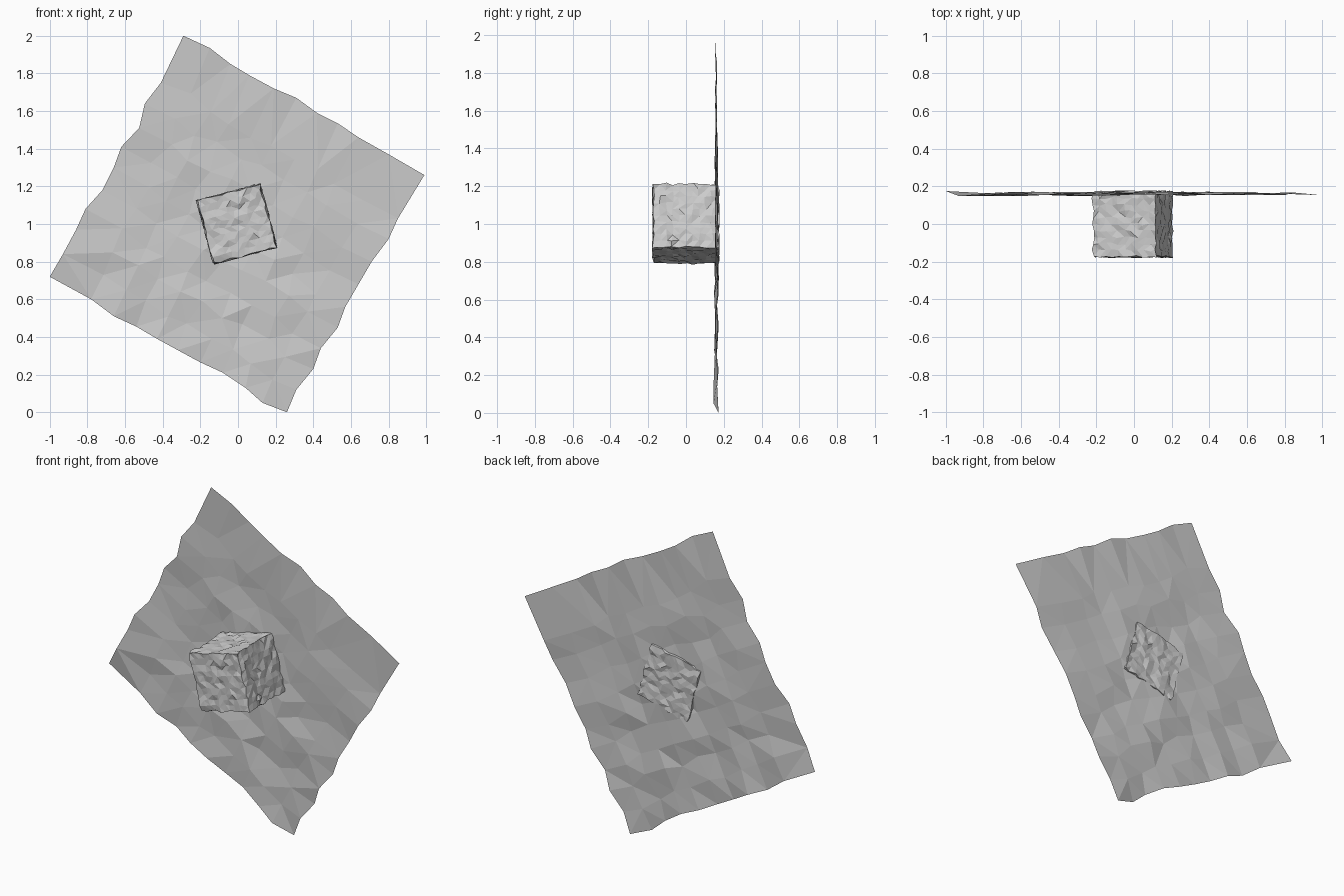
import bpy, bmesh, random
from math import radians
from mathutils import Vector, Matrix

if "Cube" in bpy.data.objects:
    bpy.data.objects.remove(bpy.data.objects["Cube"])

random.seed(4)


def finish(bm, name):
    mesh = bpy.data.meshes.new(name)
    bm.to_mesh(mesh)
    bm.free()
    obj = bpy.data.objects.new(name, mesh)
    bpy.context.collection.objects.link(obj)
    return obj


def jitter(a, b=None):
    b = a if b is None else b
    return Vector((random.uniform(-a, a), random.uniform(-b, b), random.uniform(-a, a)))


# Crumpled sheet: four ragged edges as (x, z), filled with a 10 x 10 patch
N = 10
top = [(-.29, 2), (-.15, 1.935), (-.04, 1.85), (.06, 1.79), (.19, 1.72), (.31, 1.67),
       (.42, 1.59), (.53, 1.535), (.64, 1.46), (.80, 1.37), (.99, 1.26)]
bottom = [(-1, .72), (-.78, .60), (-.66, .51), (-.54, .455), (-.43, .39), (-.32, .33),
          (-.2, .265), (-.08, .21), (.04, .13), (.13, .05), (.26, 0)]
left = [(-.29, 2), (-.41, 1.75), (-.495, 1.64), (-.525, 1.51), (-.62, 1.41), (-.66, 1.3),
        (-.72, 1.18), (-.81, 1.08), (-.86, .97), (-.93, .84), (-1, .72)]
right = [(.99, 1.26), (.85, 1.03), (.80, .92), (.71, .80), (.64, .68), (.57, .56),
         (.53, .45), (.44, .34), (.40, .23), (.31, .12), (.26, 0)]
T, B, L, R = ([Vector((x, .16, z)) for x, z in e] for e in (top, bottom, left, right))

bm = bmesh.new()
rows = []
for j in range(N + 1):
    row = []
    for i in range(N + 1):
        u, v = i / N, j / N
        p = T[i] * (1 - v) + B[i] * v + L[j] * (1 - u) + R[j] * u
        p -= (T[0] * (1 - u) + T[N] * u) * (1 - v) + (B[0] * (1 - u) + B[N] * u) * v
        inner = 0 < i < N and 0 < j < N
        p += jitter(.015 if inner else 0, .008 + .008 * v)
        row.append(bm.verts.new(p))
    rows.append(row)
for a, b in zip(rows, rows[1:]):
    for i in range(N):
        bm.faces.new((a[i], b[i], b[i + 1], a[i + 1]))
bmesh.ops.triangulate(bm, faces=bm.faces[:])
finish(bm, "crumpled_sheet")

# Rough block, tilted like the sheet and pushed through it
bm = bmesh.new()
bmesh.ops.create_cube(bm, size=.345)
bmesh.ops.subdivide_edges(bm, edges=bm.edges[:], cuts=9, use_grid_fill=True)
for v in bm.verts:
    v.co += jitter(.007)
bmesh.ops.triangulate(bm, faces=bm.faces[:])
bm.transform(Matrix.Translation((-.006, -.001, 1)) @ Matrix.Rotation(radians(-15), 4, 'Y'))
finish(bm, "rough_block")
